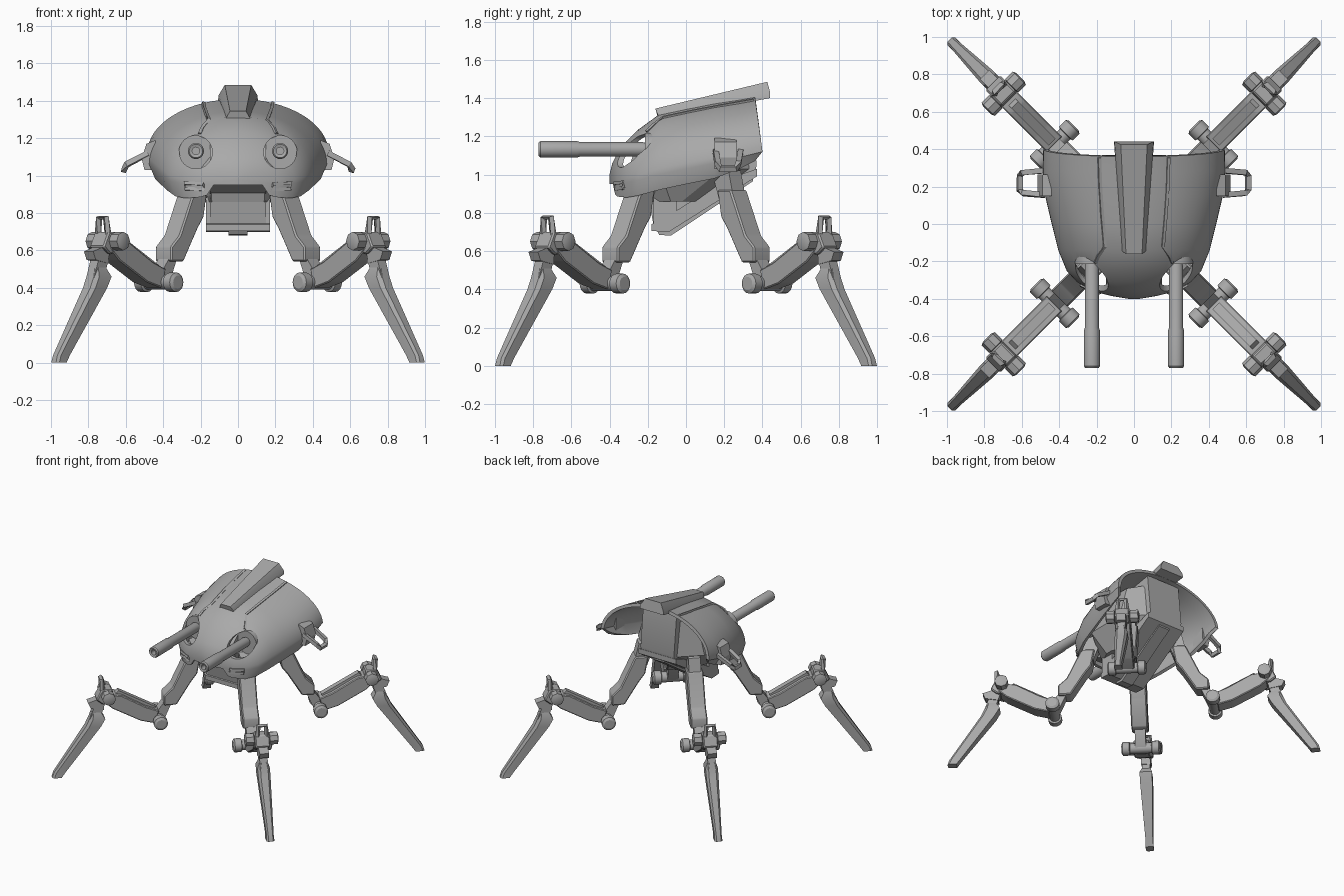
import bpy, bmesh, math
from mathutils import Matrix, Vector

if "Cube" in bpy.data.objects:
    bpy.data.objects.remove(bpy.data.objects["Cube"])

grey = bpy.data.materials.new("plain_grey")
grey.diffuse_color = (0.40, 0.40, 0.40, 1)
grey.use_nodes = True
grey.node_tree.nodes["Principled BSDF"].inputs["Base Color"].default_value = grey.diffuse_color
I = Matrix.Identity(4)


def finish(name, bm, mat=I, bevel=0.0):
    bm.transform(mat)
    bmesh.ops.recalc_face_normals(bm, faces=bm.faces)
    if bevel:
        bmesh.ops.bevel(bm, geom=bm.edges[:], offset=bevel, segments=1, affect='EDGES')
    me = bpy.data.meshes.new(name)
    bm.to_mesh(me)
    bm.free()
    for p in me.polygons:
        p.use_smooth = True
    me.set_sharp_from_angle(angle=math.radians(30))
    me.materials.append(grey)
    ob = bpy.data.objects.new(name, me)
    bpy.context.collection.objects.link(ob)
    return ob


def loft(name, rings, mat=I, bevel=0.0, closed=True, caps=True):
    bm = bmesh.new()
    vs = [[bm.verts.new(p) for p in r] for r in rings]
    n = len(vs[0])
    for a, b in zip(vs, vs[1:]):
        for i in range(n if closed else n - 1):
            j = (i + 1) % n
            bm.faces.new((a[i], a[j], b[j], b[i]))
    if caps:
        bm.faces.new(vs[0])
        bm.faces.new(vs[-1])
    return finish(name, bm, mat, bevel)


def prism(name, pts, half, mat=I, bevel=0.0):
    """Profile in (radial, height), extruded sideways."""
    return loft(name, [[(r, s * half, z) for r, z in pts] for s in (-1, 1)], mat, bevel)


def lathe(name, prof, mat, n=24):
    """Profile of (radius, distance along y)."""
    return loft(name, [[(r * math.cos(2 * math.pi * i / n), d, r * math.sin(2 * math.pi * i / n))
                        for i in range(n)] for r, d in prof], mat)


def at(x, y, z):
    return Matrix.Translation((x, y, z))


def tube(name, pts, radius, mat=I, cyclic=False):
    """Square-section bar following a path."""
    n, rings = len(pts), []
    pts = [Vector(p) for p in pts]
    for i, p in enumerate(pts):
        a = pts[i - 1] if i or cyclic else p
        b = pts[(i + 1) % n] if i < n - 1 or cyclic else p
        t = (b - a).normalized()
        u = t.cross(Vector((0.3, 0.1, 1))).normalized()
        v = t.cross(u)
        rings.append([p + radius * (u * c + v * s) for c, s in ((1, 1), (-1, 1), (-1, -1), (1, -1))])
    if cyclic:
        rings.append(rings[0])
    return loft(name, rings, mat, caps=not cyclic)


# Domed shell: stations of y, half width, lip bottom, lip top, crown
ST = [(-.40, .03, .95, .975, 1.0), (-.385, .12, .91, .965, 1.06), (-.36, .22, .885, .955, 1.11),
      (-.31, .305, .88, .96, 1.175), (-.25, .36, .89, .97, 1.235), (-.14, .405, .92, 1.0, 1.315),
      (0, .44, .95, 1.03, 1.345), (.15, .475, .98, 1.06, 1.375), (.28, .488, 1.03, 1.09, 1.395),
      (.36, .485, 1.07, 1.12, 1.41)]


def station(y):
    for a, b in zip(ST, ST[1:]):
        if y <= b[0]:
            f = (y - a[0]) / (b[0] - a[0])
            return [p + (q - p) * f for p, q in zip(a, b)]
    return ST[-1]


def crown_z(x, y):
    _, w, b, m, t = station(y)
    return m + (t - m) * math.sqrt(max(0, 1 - (x / w) ** 2))


rings = []
for k, (y, w, b, m, t) in enumerate(ST):
    lean = .04 if k == len(ST) - 1 else 0
    ring = [(w * .93, y, b)]
    for i in range(33):
        a = math.pi * i / 32
        ring.append((w * math.cos(a), y + lean * (1 - math.sin(a)), m + (t - m) * math.sin(a)))
    rings.append(ring + [(-w * .93, y, b)])
shell = loft("shell", rings, closed=False, caps=False)
bm = bmesh.new()
bm.from_mesh(shell.data)
bm.faces.ensure_lookup_table()
bm.faces.new([v for v in sorted(bm.verts, key=lambda v: v.index)[:35]])  # nose face
bmesh.ops.recalc_face_normals(bm, faces=bm.faces)
if max(bm.faces, key=lambda f: f.calc_center_median().z).normal.z < 0:
    bmesh.ops.reverse_faces(bm, faces=bm.faces)
bm.to_mesh(shell.data)
bm.free()
sol = shell.modifiers.new("thickness", 'SOLIDIFY')
sol.thickness, sol.offset = .025, -1

# Socket holes and chin notch
cutters = [lathe("socket_cutter", [(.088, -.5), (.088, -.17)], at(s * .225, 0, 1.125), 32) for s in (-1, 1)]
notch = [(-.17, .8), (.17, .8), (.17, .89), (.13, .95), (-.13, .95), (-.17, .89)]
cutters.append(loft("notch_cutter", [[(x, y, z) for x, z in notch] for y in (-.5, -.25)]))
for c in cutters:
    c.hide_render = True
    c.hide_viewport = True
    mod = shell.modifiers.new("cut", 'BOOLEAN')
    mod.operation, mod.object, mod.solver = 'DIFFERENCE', c, 'EXACT'
bpy.context.view_layer.update()
done = bpy.data.meshes.new_from_object(shell.evaluated_get(bpy.context.evaluated_depsgraph_get()))
shell.modifiers.clear()
shell.data = done
done.set_sharp_from_angle(angle=math.radians(30))
for c in cutters:
    bpy.data.objects.remove(c)

# Spine fin on the crown
loft("spine_fin", [[(-w, y, z), (w, y, z), (w * .97, y + .0, z + h * .35), (w * .66, y - .015, z + h),
                    (-w * .66, y - .015, z + h), (-w * .97, y, z + h * .35)]
                   for y, z, w, h in ((-.145, 1.29, .065, .055), (.44, 1.40, .107, .085))])

# Inner hull: keel block, side cheeks and centre keel
hull = [(-.17, .735), (.0, .76), (.36, 1.01), (.37, 1.05), (.335, 1.37), (-.1, 1.27), (-.27, 1.12),
        (-.33, .95), (-.2, .90)]
loft("hull_core", [[(x, y, z) for y, z in hull] for x in (-.15, .15)])
loft("hull_cheeks", [[(-a, y0, z), (a, y0, z), (b, y0 + .12, z), (b, y1 - .14, z), (a, y1, z), (-a, y1, z),
                      (-b, y1 - .14, z), (-b, y0 + .12, z)]
                     for z, a, b, y0, y1 in ((.86, .14, .20, -.2, .12), (1.03, .15, .30, -.26, .33),
                                             (1.3, .13, .22, -.1, .32))])
belly = [(-.18, .74), (-.18, .705), (-.09, .70), (.37, .99), (.37, 1.03), (.2, .97), (-.1, .78)]
loft("belly_plate", [[(x, y, z) for y, z in belly] for x in (-.17, .17)])
loft("keel", [[(x, y, z) for y, z in ((-.16, .72), (-.14, .685), (-.08, .68), (.35, .965), (.35, 1.0))]
              for x in (-.05, .05)])
loft("chin_block", [[(x, y, z) for x, z in ((-.17, .73), (.17, .73), (.17, .88), (.12, .95), (-.12, .95),
                                            (-.17, .88))] for y in (-.17, -.05)])

for s in (-1, 1):
    side = "right" if s > 0 else "left"
    # Cannon barrels with ball mount and socket
    lathe(side + "_barrel", [(.02, -.70), (.02, -.765), (.036, -.77), (.043, -.76), (.043, -.57), (.038, -.555),
                             (.038, -.23), (.03, -.20), (.01, -.188)], at(s * .225, 0, 1.132))
    lathe(side + "_socket", [(.092, -.215), (.092, -.17)], at(s * .225, 0, 1.125), 32)
    # Seam ridges over the crown
    seam = [(.185, .355), (.18, .2), (.17, .05), (.155, -.12), (.19, -.17), (.205, -.205)]
    tube(side + "_seam", [(s * x, y, crown_z(x, y) + .001) for x, y in seam], .008)
    # Slot frames on the front lip
    tube(side + "_slot", [(s * .175, -.365, .925), (s * .28, -.325, .93), (s * .285, -.325, .96),
                          (s * .185, -.37, .955)], .009, cyclic=True)
    # Side bracket and loop handle
    plate = [(.44, 1.19), (.49, 1.17), (.515, 1.09), (.50, 1.03), (.45, 1.03)]
    loft(side + "_bracket", [[(s * x, y, z) for x, z in plate] for y in (.15, .265)])
    tube(side + "_handle", [(s * .48, .155, 1.12), (s * .595, .165, 1.06), (s * .61, .18, 1.03),
                            (s * .61, .26, 1.03), (s * .595, .275, 1.06), (s * .48, .285, 1.12)], .014)

# Four legs, radial profiles turned to each corner
for k, tag in enumerate(("back_right", "back_left", "front_left", "front_right")):
    m = Matrix.Rotation(math.radians(45 + 90 * k), 4, 'Z')
    prism(tag + "_hip", [(.22, 1.06), (.36, 1.02), (.40, .86), (.30, .84)], .045, m)
    prism(tag + "_upper_leg", [(.29, .92), (.39, .92), (.50, .68), (.565, .62), (.565, .54), (.47, .54),
                               (.36, .72), (.315, .78)], .062, m, .008)
    prism(tag + "_ankle_strut", [(.50, .56), (.56, .56), (.64, .45), (.60, .39), (.56, .42)], .04, m)
    lathe(tag + "_lower_pivot", [(.035, -.145), (.052, -.135), (.052, -.085), (.040, -.08), (.040, .08),
                                 (.052, .085), (.052, .135), (.035, .145)], m @ at(.60, 0, .43), 16)
    prism(tag + "_forearm", [(.60, .50), (.63, .40), (.74, .43), (.95, .545), (1.02, .61), (.97, .66),
                             (.88, .645), (.70, .54)], .058, m, .006)
    prism(tag + "_forearm_rib", [(.62, .52), (.66, .46), (.95, .62), (.90, .675)], .025, m)
    lathe(tag + "_knee_pivot", [(.03, -.125), (.05, -.118), (.05, -.06), (.038, -.055), (.038, .055),
                                (.05, .06), (.05, .118), (.03, .125)], m @ at(.985, 0, .65), 8)
    prism(tag + "_knee_block", [(.93, .60), (.95, .70), (1.03, .70), (1.07, .62), (1.02, .58)], .055, m, .008)
    prism(tag + "_knee_guard", [(1.02, .63), (1.13, .595), (1.11, .55), (1.01, .53)], .035, m)
    tube(tag + "_knee_loop", [(1.02, -.038, .68), (1.025, -.026, .775), (1.025, .026, .775), (1.02, .038, .68)],
         .013, m)
    prism(tag + "_shin_shaft", [(.98, .65), (1.05, .65), (1.13, .42), (1.05, .42)], .03, m)
    loft(tag + "_shin", [[(r - h, -w, z), (r + h * .6, -w, z), (r + h, -w * .6, z), (r + h, w * .6, z),
                          (r + h * .6, w, z), (r - h, w, z)]
                         for r, z, h, w in ((1.065, .51, .035, .03), (1.06, .46, .058, .046),
                                            (1.09, .40, .055, .046), (1.34, .04, .042, .027),
                                            (1.36, 0, .034, .03))], m)
